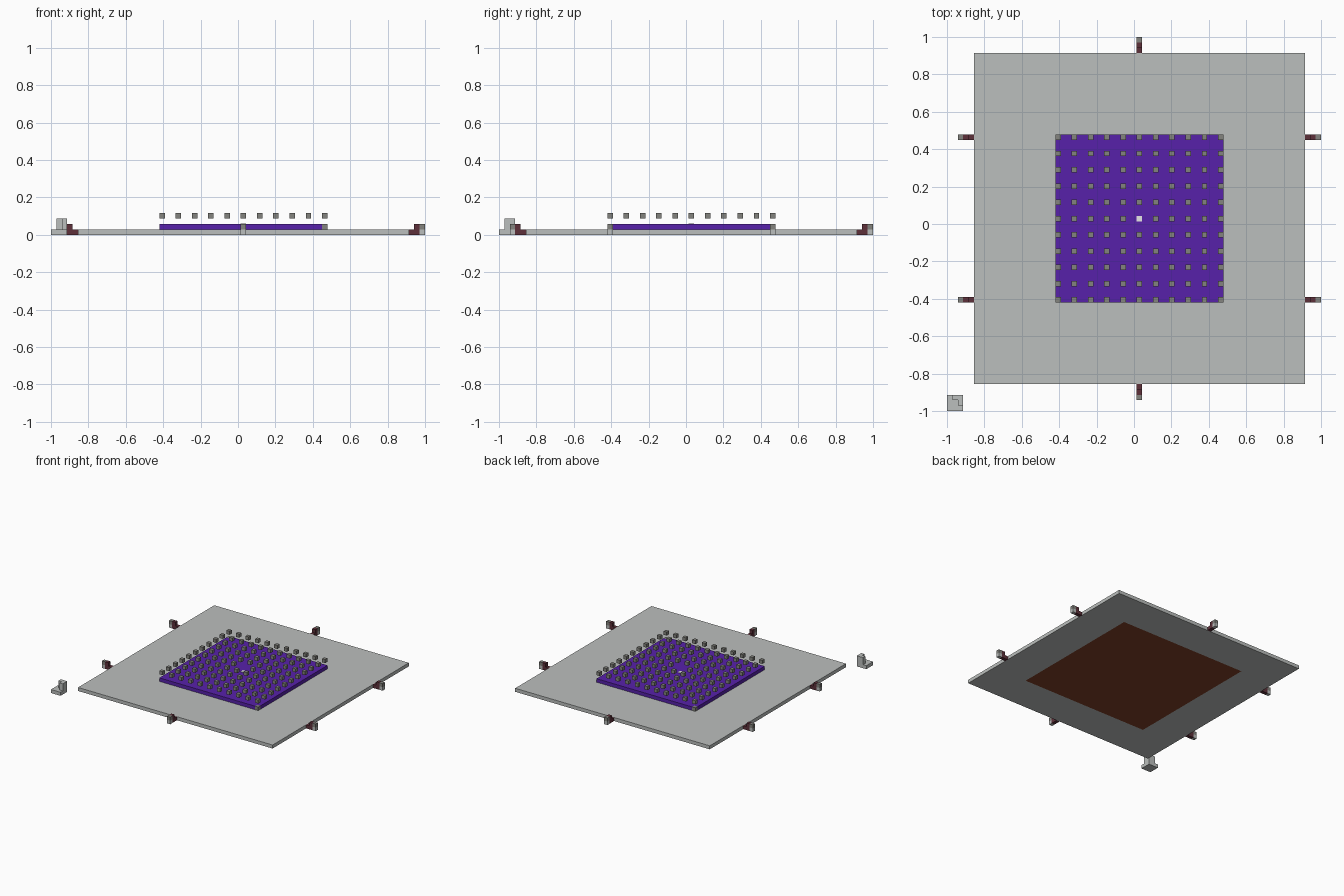
import bpy
import bmesh

V = 2 / 69  # one block of the building grid

if "Cube" in bpy.data.objects:
    bpy.data.objects.remove(bpy.data.objects["Cube"])


def material(name, rgb):
    m = bpy.data.materials.new(name)
    m.use_nodes = True
    m.diffuse_color = (*rgb, 1)
    m.node_tree.nodes["Principled BSDF"].inputs["Base Color"].default_value = (*rgb, 1)
    return m


pale = material("pale stone", (0.50, 0.52, 0.51))
grey = material("grey stone", (0.23, 0.23, 0.21))
purple = material("purple", (0.095, 0.015, 0.40))
maroon = material("maroon", (0.11, 0.03, 0.042))
brown = material("brown", (0.22, 0.053, 0.021))
white = material("white", (0.8, 0.8, 0.8))


def add_box(bm, lo, hi, slot=0):
    """Box between two grid corners, in blocks."""
    verts = bmesh.ops.create_cube(bm, size=1)["verts"]
    for v in verts:
        v.co = [(a + (b - a) * (c + 0.5)) * V - (1 if i < 2 else 0)
                for i, (a, b, c) in enumerate(zip(lo, hi, v.co))]
    for f in {f for v in verts for f in v.link_faces}:
        f.material_index = slot


def finish(name, bm, *mats):
    mesh = bpy.data.meshes.new(name)
    bm.to_mesh(mesh)
    bm.free()
    for m in mats:
        mesh.materials.append(m)
    obj = bpy.data.objects.new(name, mesh)
    bpy.context.collection.objects.link(obj)
    return obj


# Wide floor, with a brown square inset in its underside
bm = bmesh.new()
add_box(bm, (5, 5, 0), (66, 66, 1))
bottom = min(bm.faces, key=lambda f: f.calc_center_median().z)
bmesh.ops.inset_region(bm, faces=[bottom], thickness=15 * V)
bottom.material_index = 1
finish("floor", bm, pale, brown)

# Raised platform, with grey blocks at two opposite corners
bm = bmesh.new()
add_box(bm, (20, 21, 1), (50, 50, 2))
add_box(bm, (20, 20, 1), (50, 21, 2))
add_box(bm, (21, 50, 1), (51, 51, 2))
add_box(bm, (50, 21, 1), (51, 50, 2))
add_box(bm, (50, 20, 1), (51, 21, 2), 1)
add_box(bm, (20, 50, 1), (21, 51, 2), 1)
finish("platform", bm, purple, grey)

# Small white marker at the middle of the platform
bm = bmesh.new()
add_box(bm, (35, 35, 2), (36, 36, 2.1))
finish("centre_marker", bm, white)

# Grid of floating blocks, open at the middle
bm = bmesh.new()
for x in range(20, 51, 3):
    for y in range(20, 51, 3):
        if (x, y) != (35, 35):
            add_box(bm, (x, y, 3), (x + 1, y + 1, 4))
finish("floating_blocks", bm, grey)


# Brackets around the rim: a maroon step backed by two grey blocks
def bracket(name, axis, side, along):
    bm = bmesh.new()
    for near, far, z, slot in ((0, 2, 0, 0), (1, 2, 1, 0), (2, 3, 0, 1), (2, 3, 1, 2)):
        a, b = (66 + near, 66 + far) if side > 0 else (5 - far, 5 - near)
        lo, hi = [along, along, z], [along + 1, along + 1, z + 1]
        lo[axis], hi[axis] = a, b
        add_box(bm, lo, hi, slot)
    finish(name, bm, maroon, pale, grey)


for side, label in ((1, "left"), (-1, "right")):
    bracket(label + "_front_bracket", 0, side, 20)
    bracket(label + "_back_bracket", 0, side, 50)
bracket("front_bracket", 1, -1, 35)
bracket("back_bracket", 1, 1, 35)

# Detached corner piece: a base with an angled wall
bm = bmesh.new()
add_box(bm, (0, 0, 0), (3, 3, 1))
add_box(bm, (1, 2, 1), (3, 3, 3))
add_box(bm, (2, 1, 1), (3, 2, 3))
finish("corner_piece", bm, pale)
